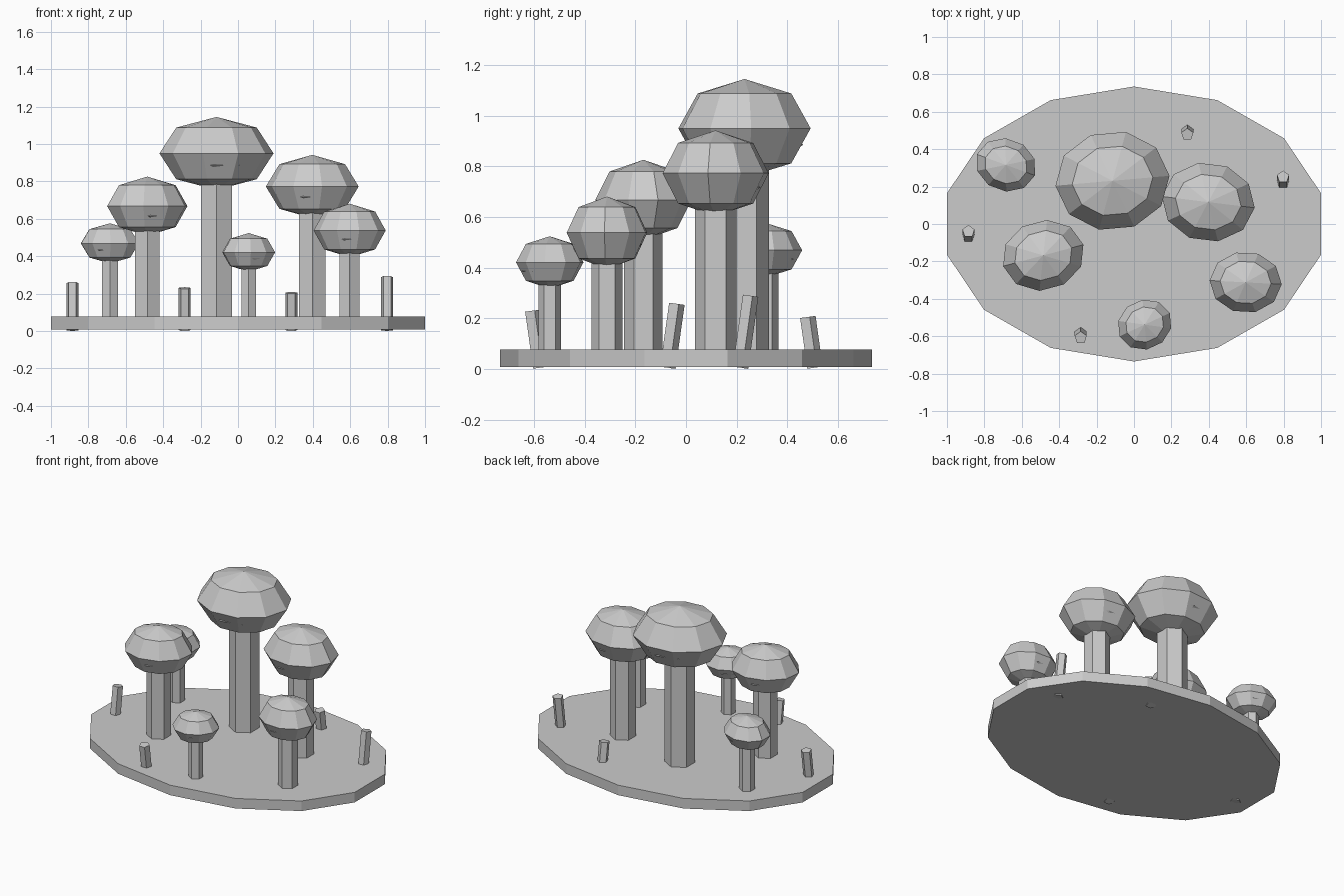
import bpy, bmesh
from math import radians, sin, cos, pi
from mathutils import Matrix

if "Cube" in bpy.data.objects:
    bpy.data.objects.remove(bpy.data.objects["Cube"])


def add_object(name, bm):
    mesh = bpy.data.meshes.new(name)
    bm.to_mesh(mesh)
    bm.free()
    obj = bpy.data.objects.new(name, mesh)
    bpy.context.collection.objects.link(obj)
    return obj


def prism(name, sides, rx, ry, z0, z1, x=0, y=0, tilt=0):
    """Upright prism with a corner on +y, tilted about its middle."""
    bm = bmesh.new()
    bmesh.ops.create_cone(bm, cap_ends=True, segments=sides,
                          radius1=1, radius2=1, depth=z1 - z0)
    # spin so that one corner points to +y
    a = max(bm.verts, key=lambda v: v.co.z * 10 + v.co.y).co
    from_axis = Matrix.Rotation(0 if abs(a.x) < 1e-4 else pi / 2, 4, 'Z')
    bm.transform(from_axis)
    bm.transform(Matrix.Diagonal((rx, ry, 1, 1)))
    bm.transform(Matrix.Translation((x, y, (z0 + z1) / 2)) @ Matrix.Rotation(tilt, 4, 'X'))
    return add_object(name, bm)


def blob(name, sides, size, loc, turn):
    """Faceted ellipsoid with four latitude bands and a corner on local +x."""
    bm = bmesh.new()
    rings = []
    for lat in (-pi / 4, 0, pi / 4):
        rings.append([bm.verts.new((cos(lat) * cos(2 * pi * i / sides),
                                    cos(lat) * sin(2 * pi * i / sides), sin(lat)))
                      for i in range(sides)])
    bottom, top = bm.verts.new((0, 0, -1)), bm.verts.new((0, 0, 1))
    for i in range(sides):
        j = (i + 1) % sides
        bm.faces.new((bottom, rings[0][j], rings[0][i]))
        bm.faces.new((top, rings[2][i], rings[2][j]))
        for lo, hi in zip(rings, rings[1:]):
            bm.faces.new((lo[i], lo[j], hi[j], hi[i]))
    bm.transform(Matrix.Translation(loc) @ Matrix.Rotation(radians(turn), 4, 'Z')
                 @ Matrix.Diagonal((*size, 1)))
    return add_object(name, bm)


# Oval ground slab
prism("ground_slab", 14, 1.026, 0.735, 0.008, 0.077)

# Trees: x, y, trunk radius, canopy radii (x, y, z), canopy height, turn
trees = [
    (-0.115, 0.231, 0.096, (0.306, 0.267, 0.195), 0.950, 5),
    (0.397, 0.117, 0.082, (0.250, 0.212, 0.169), 0.773, -7),
    (-0.485, -0.168, 0.076, (0.222, 0.187, 0.158), 0.668, 15),
    (0.597, -0.312, 0.062, (0.193, 0.164, 0.143), 0.538, -3),
    (0.057, -0.538, 0.045, (0.148, 0.132, 0.103), 0.421, 25),
    (-0.685, 0.316, 0.049, (0.165, 0.140, 0.107), 0.469, -20),
]
for n, (x, y, r, size, z, turn) in enumerate(trees, 1):
    prism(f"trunk_{n}", 6, r, r, 0.03, z, x, y)
    blob(f"canopy_{n}", 10, size, (x, y, z), turn)
    # flat inner foliage whose corners just break the canopy front and back
    ry = size[1]
    blob(f"inner_foliage_{n}", 10, (ry * 0.87, ry * 0.87, size[2] * 0.3),
         (x, y, z - size[2] * 0.33), turn + 9)

# Leaning marker posts: x, y at mid height, top z, lean
posts = [(-0.885, -0.057, 0.262, -0.14), (-0.285, -0.592, 0.234, 0.14),
         (0.285, 0.492, 0.209, 0.14), (0.797, 0.232, 0.294, -0.14)]
for n, (x, y, top, lean) in enumerate(posts, 1):
    prism(f"post_{n}", 5, 0.034, 0.034, 0.004, top - 0.003, x, y, lean)
